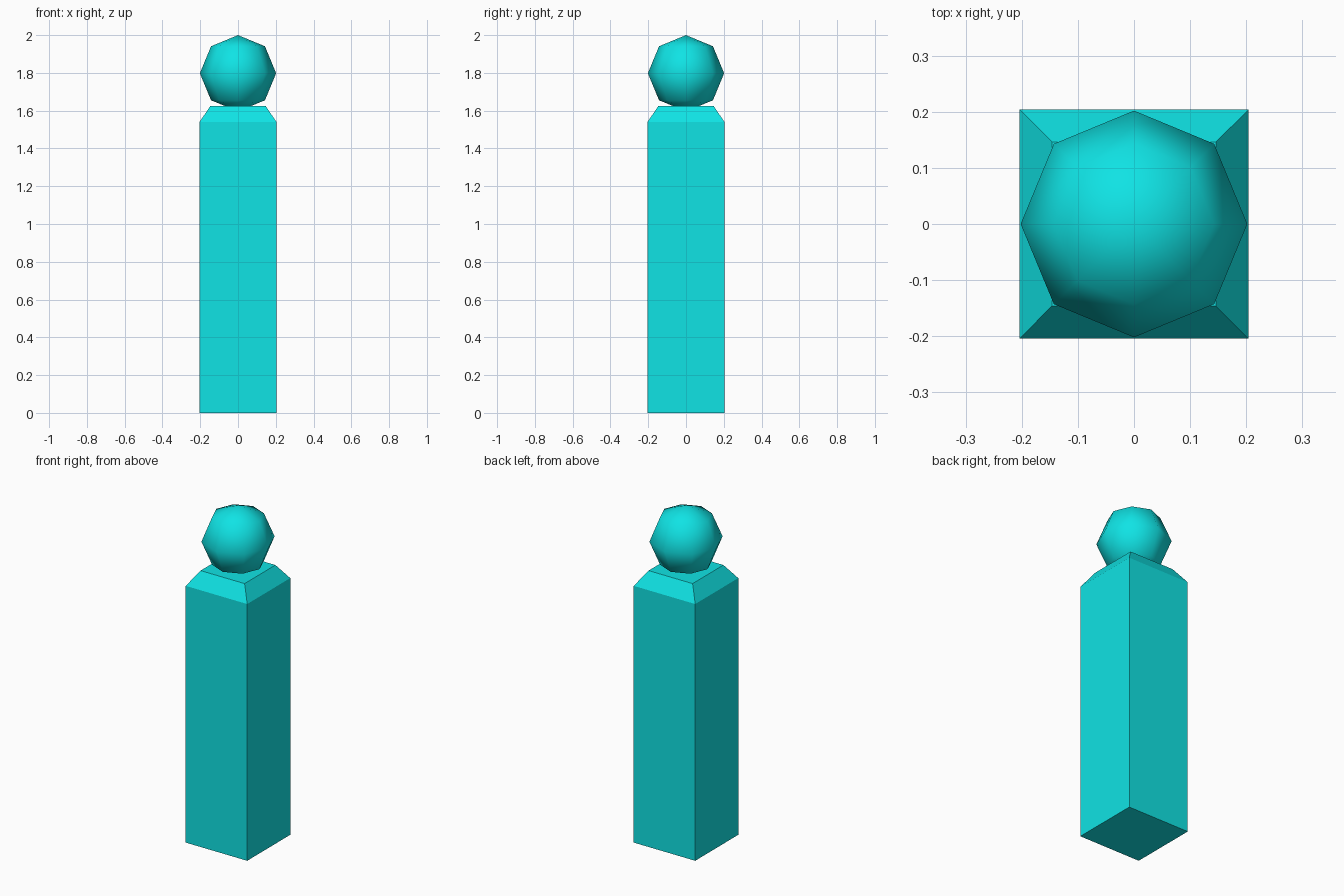
import bpy
import bmesh

default = bpy.data.objects.get("Cube")
if default:
    bpy.data.objects.remove(default, do_unlink=True)

HALF, SHOULDER, TOP = 0.204, 1.54, 1.625
BALL_RADIUS = 0.202

# Single turquoise paint
paint = bpy.data.materials.new("turquoise")
paint.use_nodes = True
colour = (0.005, 0.77, 0.78, 1.0)
paint.diffuse_color = colour
paint.node_tree.nodes["Principled BSDF"].inputs["Base Color"].default_value = colour


def add_part(name, bm, smooth):
    for face in bm.faces:
        face.smooth = smooth
    bmesh.ops.recalc_face_normals(bm, faces=bm.faces)
    mesh = bpy.data.meshes.new(name)
    bm.to_mesh(mesh)
    bm.free()
    mesh.materials.append(paint)
    part = bpy.data.objects.new(name, mesh)
    bpy.context.collection.objects.link(part)
    return part


# Square post, its top inset and raised into a chamfered cap
bm = bmesh.new()
bmesh.ops.create_cube(bm, size=1.0)
for v in bm.verts:
    v.co.x *= 2 * HALF
    v.co.y *= 2 * HALF
    v.co.z = (v.co.z + 0.5) * SHOULDER
top = max(bm.faces, key=lambda f: f.calc_center_median().z)
bmesh.ops.inset_region(bm, faces=[top], thickness=HALF - 0.122)
for v in top.verts:
    v.co.z = TOP
add_part("post", bm, False)

# Low-poly, smooth-shaded ball finial
bm = bmesh.new()
bmesh.ops.create_uvsphere(bm, u_segments=8, v_segments=4, radius=BALL_RADIUS)
ball = add_part("ball_finial", bm, True)
ball.location.z = 2.0 - BALL_RADIUS
